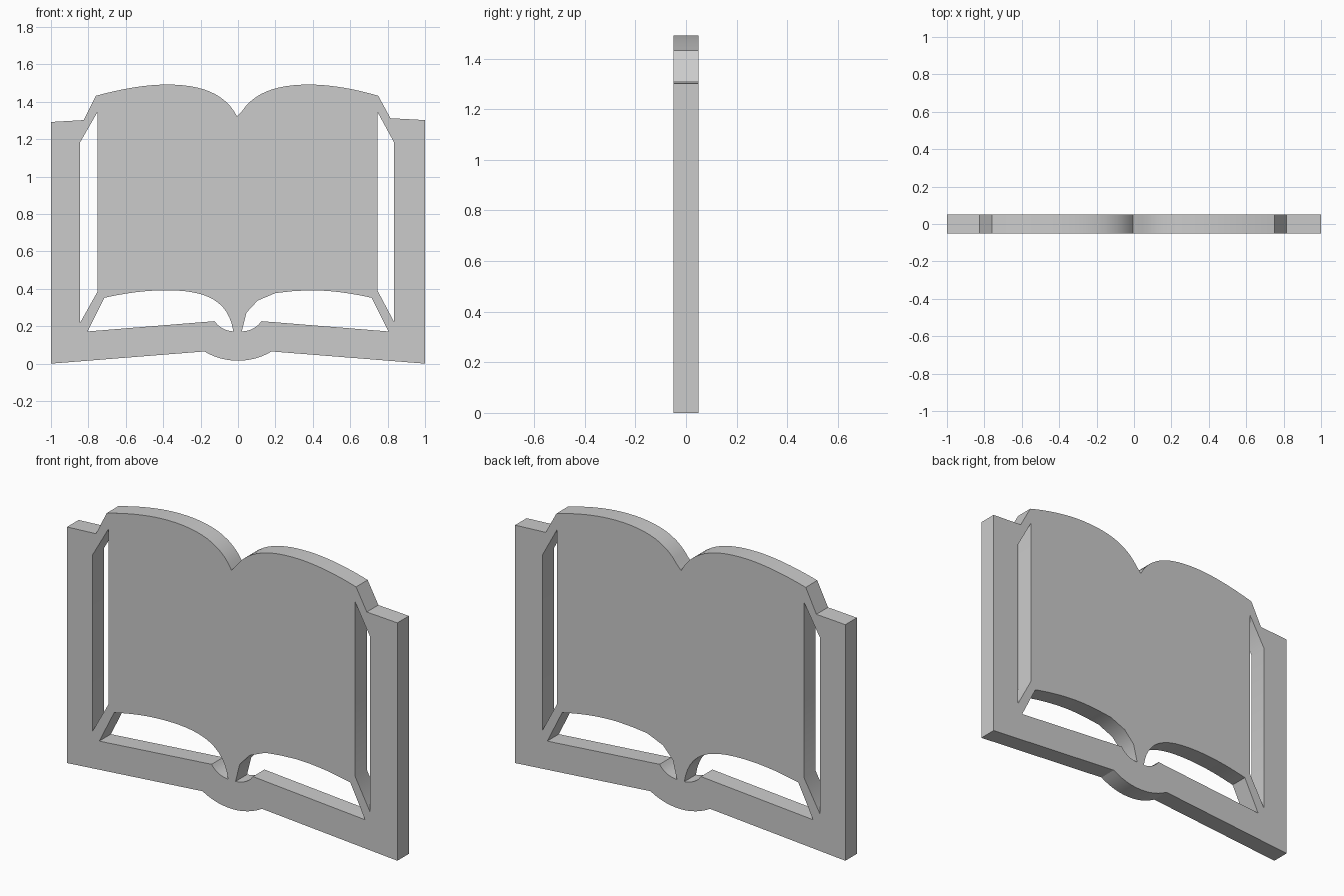
import bpy, bmesh, math

if "Cube" in bpy.data.objects:
    bpy.data.objects.remove(bpy.data.objects["Cube"])

HALF_DEPTH = 0.05


def bez(p0, p1, p2, p3, n=12):
    """Points on a cubic curve, first point left out."""
    pts = []
    for i in range(1, n + 1):
        t = i / n
        s = 1 - t
        w = (s**3, 3*s*s*t, 3*s*t*t, t**3)
        pts.append(tuple(sum(k * p[a] for k, p in zip(w, (p0, p1, p2, p3))) for a in (0, 1)))
    return pts


def flip(pts):
    return [(-x, z) for x, z in pts]


# Page top edge, left corner to spine
def page_top(corner_x):
    c, peak = (corner_x, 1.435), (-0.38, 1.495)
    return ([c] + bez(c, (-0.63, 1.47), (-0.5, 1.495), peak)
            + bez(peak, (-0.2, 1.495), (-0.07, 1.45), (-0.005, 1.325)))


# Outer silhouette: left cover, pages, right cover, spine bulge
left_top = page_top(-0.76)
right_top = flip(page_top(-0.75))[::-1][1:]
spine = [(0.18, 0.068)] + bez((0.18, 0.068), (0.07, 0.002), (-0.07, 0.002), (-0.18, 0.068))
outline = ([(-1, 0.003), (-1, 1.295), (-0.825, 1.305)] + left_top + right_top
           + [(0.815, 1.315), (1, 1.305), (1, 0.003)] + spine)

# Slots between covers and page block
left_slot = [(-0.845, 0.22), (-0.845, 1.185), (-0.75, 1.35), (-0.75, 0.39)]
right_slot = [(0.835, 0.225), (0.835, 1.185), (0.745, 1.35), (0.745, 0.395)]

# Openings under the pages
peak = (-0.38, 0.395)
page_edge = [(-0.805, 0.175), (-0.715, 0.355)] + bez((-0.715, 0.355), (-0.6, 0.38), (-0.5, 0.395), peak)
thumb = bez((-0.025, 0.175), (-0.07, 0.178), (-0.105, 0.2), (-0.125, 0.23), 6)
left_gap = (page_edge + bez(peak, (-0.17, 0.395), (-0.05, 0.34), (-0.025, 0.175)) + thumb)
right_gap = (flip(page_edge) + [(0.29, 0.39), (0.2, 0.38), (0.105, 0.34), (0.045, 0.275), (0.02, 0.175)]
             + flip(thumb))

# Filled, extruded profile
curve = bpy.data.curves.new("open_book", 'CURVE')
curve.dimensions = '2D'
curve.fill_mode = 'BOTH'
curve.extrude = HALF_DEPTH
for pts in (outline, left_slot, right_slot, left_gap, right_gap):
    sp = curve.splines.new('POLY')
    sp.points.add(len(pts) - 1)
    for p, (x, z) in zip(sp.points, pts):
        p.co = (x, z, 0, 1)
    sp.use_cyclic_u = True

book = bpy.data.objects.new("open_book", curve)
bpy.context.collection.objects.link(book)
book.rotation_euler.x = math.pi / 2
bpy.context.view_layer.objects.active = book
book.select_set(True)
bpy.ops.object.convert(target='MESH')
book = bpy.context.object
bpy.ops.object.transform_apply(rotation=True)

# Weld caps to walls
bm = bmesh.new()
bm.from_mesh(book.data)
bmesh.ops.remove_doubles(bm, verts=bm.verts, dist=0.0005)
bmesh.ops.recalc_face_normals(bm, faces=bm.faces)
low = min(v.co.z for v in bm.verts)
bmesh.ops.translate(bm, verts=bm.verts, vec=(0, 0, -low))
bm.to_mesh(book.data)
bm.free()
bpy.ops.object.shade_smooth_by_angle(angle=math.radians(30))
